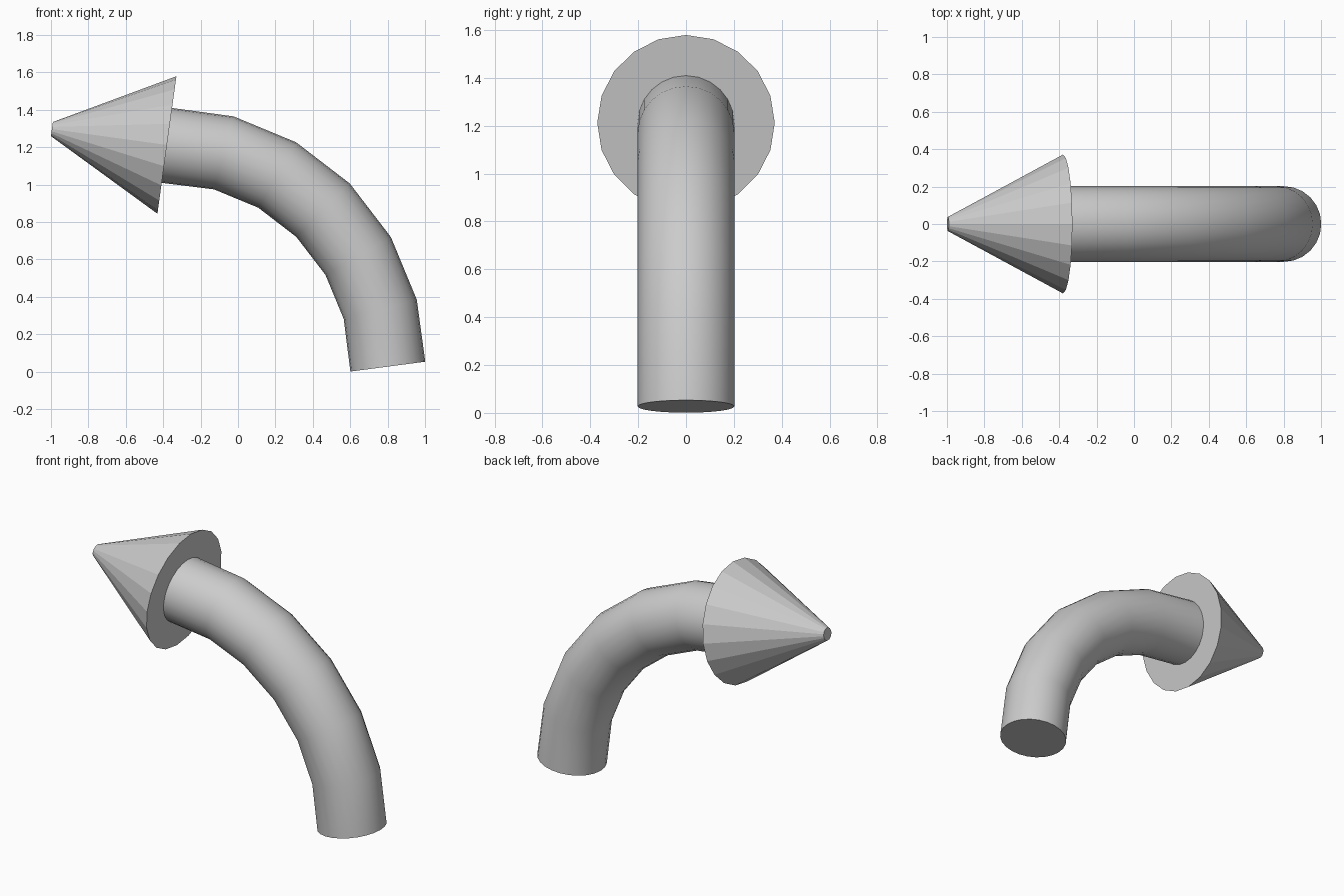
import bpy
from math import sin, cos, radians
from mathutils import Vector

if "Cube" in bpy.data.objects:
    bpy.data.objects.remove(bpy.data.objects["Cube"])

# Curved shaft: quarter circle of six straight steps, swept with a round section
R, CX, CZ = 1.183, -0.382, 0.027
curve = bpy.data.curves.new("arrow_shaft", 'CURVE')
curve.dimensions = '3D'
curve.bevel_depth = 0.202
curve.bevel_resolution = 10
curve.use_fill_caps = True
path = curve.splines.new('POLY')
path.points.add(6)
for i, p in enumerate(path.points):
    a = radians(15 * i)
    p.co = (CX + R * cos(a), 0, CZ + R * sin(a), 1)
shaft = bpy.data.objects.new("arrow_shaft", curve)
bpy.context.collection.objects.link(shaft)
bpy.context.view_layer.objects.active = shaft
shaft.select_set(True)
bpy.ops.object.convert(target='MESH')
bpy.ops.object.shade_smooth_by_angle(angle=radians(30))

# Arrow head: flat-sided cone with a blunt tip
base, tip = Vector((-0.38, 0, 1.212)), Vector((-0.995, 0, 1.297))
axis = tip - base
bpy.ops.mesh.primitive_cone_add(vertices=20, radius1=0.371, radius2=0.038,
                                depth=axis.length, location=(base + tip) / 2,
                                rotation=(0, -axis.angle(Vector((0, 0, 1))), 0))
bpy.context.object.name = "arrow_head"
